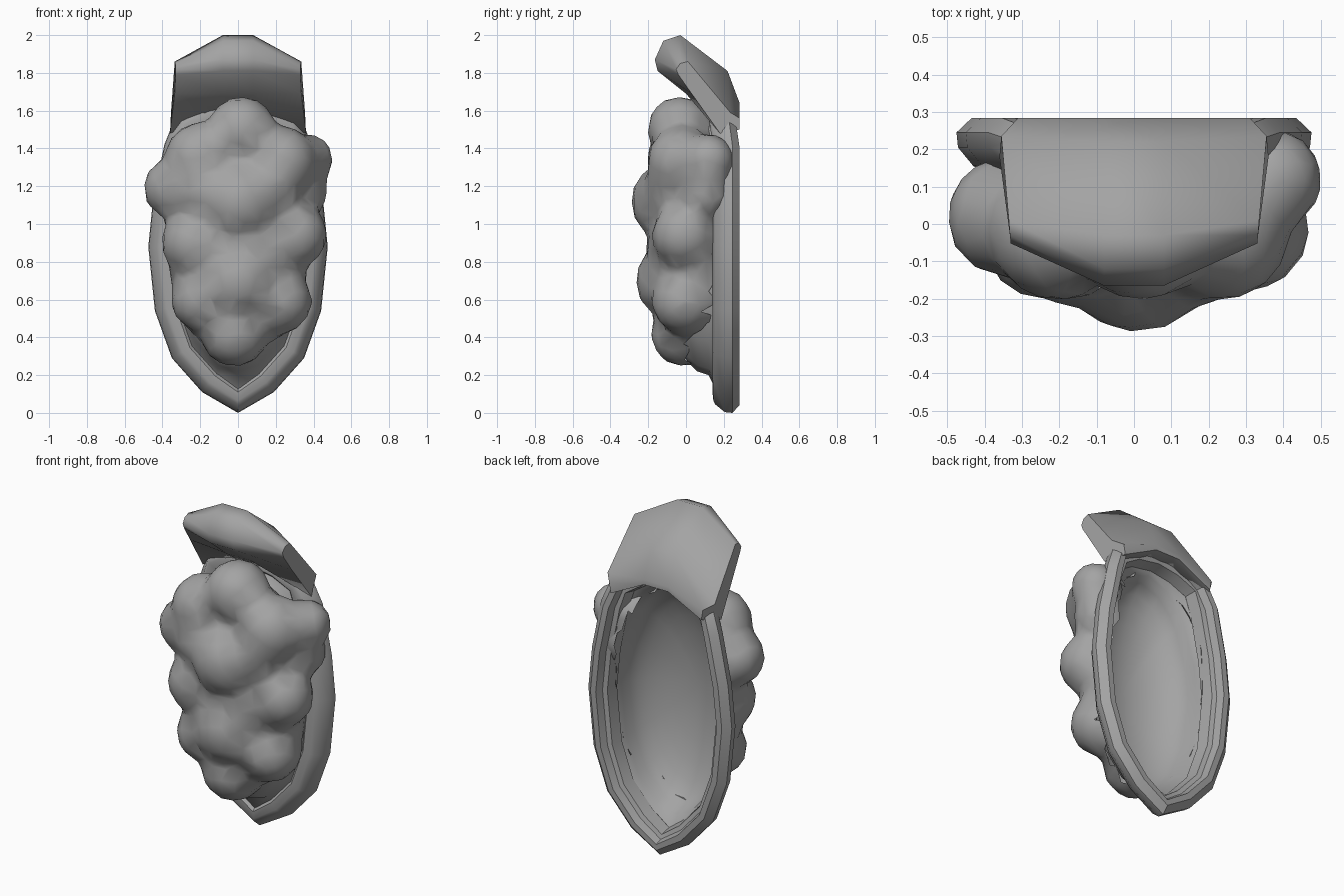
import bpy, bmesh, math
from mathutils import Vector

if "Cube" in bpy.data.objects:
    bpy.data.objects.remove(bpy.data.objects["Cube"])

grey = bpy.data.materials.new("dark_grey")
grey.diffuse_color = (0.37, 0.37, 0.37, 1)
grey.use_nodes = True
grey.node_tree.nodes["Principled BSDF"].inputs["Base Color"].default_value = grey.diffuse_color


def make_object(name, bm, angle=35):
    bmesh.ops.recalc_face_normals(bm, faces=bm.faces)
    mesh = bpy.data.meshes.new(name)
    bm.to_mesh(mesh)
    bm.free()
    mesh.materials.clear()
    mesh.materials.append(grey)
    ob = bpy.data.objects.new(name, mesh)
    bpy.context.collection.objects.link(ob)
    bpy.ops.object.select_all(action='DESELECT')
    ob.select_set(True)
    bpy.context.view_layer.objects.active = ob
    bpy.ops.object.shade_smooth_by_angle(angle=math.radians(angle))
    return ob


def loft(bm, rings, close_rings=False):
    """Bridge successive closed loops of points with quads."""
    loops = [[bm.verts.new(p) for p in r] for r in rings]
    pairs = list(zip(loops, loops[1:]))
    if close_rings:
        pairs.append((loops[-1], loops[0]))
    for a, b in pairs:
        for i in range(len(a)):
            j = (i + 1) % len(a)
            bm.faces.new((a[i], a[j], b[j], b[i]))
    return loops


# Pointed-oval outline, right half from the bottom tip to the top
half = [(0.19, 0.11), (0.35, 0.29), (0.44, 0.54), (0.475, 0.88), (0.45, 1.13),
        (0.39, 1.42), (0.33, 1.57), (0.18, 1.67)]
outline = [(0, 0.0)] + half + [(0, 1.70)] + [(-x, z) for x, z in reversed(half)]


def inset(d, y):
    pts = []
    n = len(outline)
    for i in range(n):
        p = Vector(outline[i])
        t = (Vector(outline[(i + 1) % n]) - Vector(outline[i - 1])).normalized()
        q = p + Vector((-t.y, t.x)) * d
        # the top tucks inside the hood
        pts.append((q.x, y - (0.02 if q.y > 1.5 else 0), q.y))
    return pts


# Frame: bevelled ring section swept round the outline
bm = bmesh.new()
section = [(0.0, 0.245), (0.004, 0.205), (0.045, 0.155), (0.065, 0.145), (0.11, 0.14),
           (0.13, 0.16), (0.115, 0.23), (0.09, 0.24), (0.075, 0.283), (0.04, 0.283)]
loft(bm, [inset(d, y) for d, y in section], True)
make_object("frame", bm)

# Bowl: deep smooth half-ellipsoid hollow, open at the back
CZ, RX, RZ, RIM_Y, DEEP = 0.875, 0.345, 0.675, 0.12, 0.25


def bowl_y(r):
    return RIM_Y - DEEP * math.sqrt(max(0, 1 - r * r))


bm = bmesh.new()
rim = inset(0.12, 0.16)
angles = [math.atan2((z - CZ) / RZ, x / RX) for x, y, z in rim]
rings = [rim]
for s in (1, 0.97, 0.9, 0.8, 0.66, 0.48, 0.25):
    rings.append([(RX * s * math.cos(a), bowl_y(s), CZ + RZ * s * math.sin(a))
                  for a in angles])
last = loft(bm, rings)[-1]
tip = bm.verts.new((0, bowl_y(0), CZ))
for i in range(len(last)):
    bm.faces.new((last[i], last[(i + 1) % len(last)], tip))
make_object("bowl", bm, 80)

# Hood: thick slab of (y, z) sections, drooping at both sides
mid = [(0.284, 1.61), (0.284, 1.64), (0.22, 1.81), (-0.03, 2.0), (-0.12, 1.97),
       (-0.165, 1.87), (-0.15, 1.81), (0.0, 1.69), (0.14, 1.59)]
side = [(0.30, 0.284, 1.50), (0.31, 0.284, 1.56), (0.355, 0.235, 1.59),
        (0.335, 0.01, 1.86), (0.332, -0.03, 1.85), (0.33, -0.052, 1.82),
        (0.33, -0.04, 1.79), (0.335, 0.03, 1.69), (0.36, 0.18, 1.48)]
bm = bmesh.new()
hood = loft(bm, [[(-x, y, z) for x, y, z in side], [(-0.08, y, z) for y, z in mid],
                 [(0.08, y, z) for y, z in mid], side])
bm.faces.new(hood[0])
bm.faces.new(hood[-1])
make_object("hood", bm, 58)

# Lumpy mass: balls fused with a boxy core, then softened
lumps = [(0.02, -0.03, 1.50, 0.18), (-0.20, -0.02, 1.35, 0.19), (0.23, -0.02, 1.33, 0.19),
         (0.37, 0.12, 1.34, 0.14), (-0.34, 0.02, 1.19, 0.165), (0.01, -0.08, 1.12, 0.215),
         (0.17, -0.05, 1.20, 0.17), (-0.18, -0.05, 1.18, 0.17), (0.30, -0.01, 0.94, 0.175),
         (0.34, 0.11, 1.17, 0.14), (-0.23, -0.03, 0.90, 0.18), (0.0, -0.06, 0.70, 0.21),
         (-0.19, -0.02, 0.60, 0.17), (0.22, -0.01, 0.59, 0.175), (-0.02, -0.01, 0.42, 0.18),
         (-0.06, -0.02, 0.90, 0.19), (0.12, -0.02, 0.86, 0.19)]
bm = bmesh.new()


def ball(x, y, z, rx, ry, rz, boxy=1.0):
    for v in bmesh.ops.create_icosphere(bm, subdivisions=3, radius=1)['verts']:
        c = [math.copysign(abs(t) ** boxy, t) for t in v.co]
        v.co = Vector((x + c[0] * rx, y + c[1] * ry, z + c[2] * rz))


ball(0, 0.06, 0.92, 0.375, 0.24, 0.61, 0.85)
for x, y, z, r in lumps:
    ball(x, y, z, r, r, r)
blob = make_object("lumps", bm, 180)
m = blob.modifiers.new("fuse", 'REMESH')
m.mode = 'VOXEL'
m.voxel_size = 0.03
m = blob.modifiers.new("soften", 'SMOOTH')
m.factor = 0.5
m.iterations = 10
m = blob.modifiers.new("simplify", 'DECIMATE')
m.ratio = 0.12
fused = bpy.data.meshes.new_from_object(
    blob.evaluated_get(bpy.context.evaluated_depsgraph_get()))
bpy.data.objects.remove(blob)

# Open the back of the mass where it would fill the bowl
bm = bmesh.new()
bm.from_mesh(fused)
bmesh.ops.recalc_face_normals(bm, faces=bm.faces)
drop = []
for f in bm.faces:
    c = f.calc_center_median()
    r = math.hypot(c.x / RX, (c.z - CZ) / RZ)
    if r < 1 and c.y > bowl_y(r):
        drop.append(f)
bmesh.ops.delete(bm, geom=drop, context='FACES')
make_object("lumpy_mass", bm, 180)
